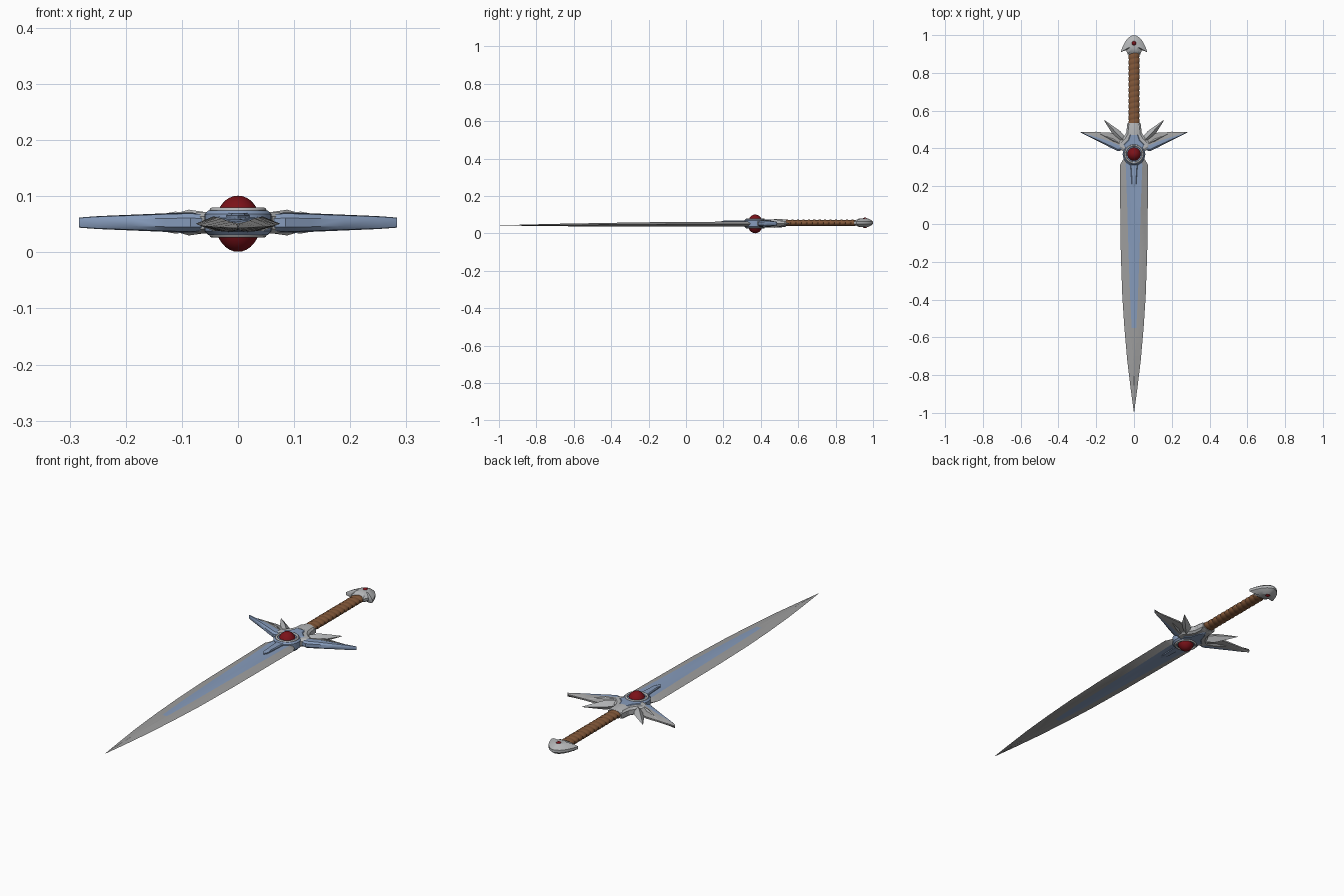
import bpy, bmesh, math
from mathutils import Vector

if "Cube" in bpy.data.objects:
    bpy.data.objects.remove(bpy.data.objects["Cube"])

ZC = 0.053  # mid plane of the sword


def material(name, rgb):
    m = bpy.data.materials.new(name)
    m.diffuse_color = (*rgb, 1)
    m.use_nodes = True
    m.node_tree.nodes["Principled BSDF"].inputs["Base Color"].default_value = m.diffuse_color
    return m


steel = material("steel_grey", (0.34, 0.34, 0.34))
silver = material("light_silver", (0.46, 0.47, 0.48))
blue = material("blue_steel", (0.24, 0.33, 0.50))
red = material("dark_red", (0.20, 0.006, 0.010))
brown = material("leather_brown", (0.22, 0.095, 0.04))


def finish(name, bm, mats, angle=30, rule=None):
    bmesh.ops.recalc_face_normals(bm, faces=bm.faces)
    if rule:
        for f in bm.faces:
            f.material_index = rule(f.calc_center_median(), f)
    me = bpy.data.meshes.new(name)
    bm.to_mesh(me)
    bm.free()
    ob = bpy.data.objects.new(name, me)
    bpy.context.collection.objects.link(ob)
    for m in mats:
        me.materials.append(m)
    bpy.ops.object.select_all(action='DESELECT')
    ob.select_set(True)
    bpy.context.view_layer.objects.active = ob
    bpy.ops.object.shade_smooth_by_angle(angle=math.radians(angle))
    return ob


def loft(sections):
    """Skin closed sections of equal length and cap both ends."""
    bm = bmesh.new()
    rings = [[bm.verts.new(p) for p in s] for s in sections]
    n = len(rings[0])
    for a, b in zip(rings, rings[1:]):
        for i in range(n):
            bm.faces.new((a[i], a[(i + 1) % n], b[(i + 1) % n], b[i]))
    bm.faces.new(rings[0])
    bm.faces.new(rings[-1])
    return bm


def slab(half, cy, layers):
    """Mirror a right-hand outline in x, stack scaled copies along z."""
    pts = half + [(-x, y) for x, y in reversed(half) if x > 1e-5]
    return loft([[(x * s, cy + (y - cy) * s, z) for x, y in pts] for z, s in layers])


def sphere(name, y, z, rx, ry, rz, mat):
    bm = bmesh.new()
    bmesh.ops.create_uvsphere(bm, u_segments=32, v_segments=16, radius=1)
    for v in bm.verts:
        v.co = (v.co.x * rx, v.co.y * ry + y, v.co.z * rz + z)
    finish(name, bm, [mat], 60)


# Blade: y, half width, fuller half width, half thickness, mid height
blade = [(0.40, 0.035, 0.025, 0.013, 0.051), (0.355, 0.045, 0.035, 0.013, 0.051),
         (0.335, 0.062, 0.042, 0.013, 0.051), (0.31, 0.075, 0.044, 0.013, 0.051),
         (0.10, 0.073, 0.036, 0.012, 0.050), (-0.15, 0.070, 0.029, 0.0115, 0.049),
         (-0.38, 0.062, 0.021, 0.010, 0.047), (-0.55, 0.051, 0.012, 0.008, 0.046),
         (-0.72, 0.036, 0.004, 0.006, 0.045), (-0.87, 0.018, 0.001, 0.003, 0.044),
         (-0.995, 0.001, 0.0003, 0.0005, 0.0435)]
secs = []
for y, w, f, t, z in blade:
    secs.append([(-w, y, z), (-f, y, z + t), (0, y, z + t * 0.8), (f, y, z + t),
                 (w, y, z), (f, y, z - t), (0, y, z - t * 0.8), (-f, y, z - t)])
inner = {}
finish("blade", loft(secs), [steel, blue], 20,
       lambda c, f: 1 if c.y > -0.55 and min(abs(v.co.x) for v in f.verts) < 1e-4 else 0)

# Langet running from the gem onto the blade
finish("langet", slab([(0, 0.19), (0.012, 0.21), (0.018, 0.30), (0.03, 0.36), (0.03, 0.42), (0, 0.43)], 0.35,
                      [(0.036, 0.85), (0.040, 1), (0.066, 1), (0.070, 0.85)]), [blue])

# Guard body and its raised inner plate
body = [(0, 0.345), (0.045, 0.36), (0.062, 0.39), (0.088, 0.405), (0.085, 0.43),
        (0.058, 0.455), (0.040, 0.485), (0.035, 0.535), (0, 0.535)]
finish("guard_body", slab(body, 0.43, [(0.034, 0.82), (0.042, 1), (0.064, 1), (0.072, 0.82)]), [silver], 20)
plate = [(0, 0.37), (0.045, 0.40), (0.055, 0.42), (0.030, 0.445), (0.012, 0.50), (0, 0.515)]
finish("guard_plate", slab(plate, 0.43, [(0.031, 0.9), (0.034, 1), (0.072, 1), (0.075, 0.9)]), [blue], 20)

# Round gem setting: disc and raised rims
circle = [(0.060 * math.sin(i * math.pi / 16), 0.37 - 0.060 * math.cos(i * math.pi / 16)) for i in range(17)]
finish("gem_setting", slab(circle, 0.37, [(0.031, 0.88), (0.038, 1), (0.068, 1), (0.075, 0.88)]), [blue])
for side, z in (("top", 0.075), ("bottom", 0.031)):
    bpy.ops.mesh.primitive_torus_add(major_radius=0.046, minor_radius=0.005, major_segments=32,
                                     minor_segments=8, location=(0, 0.37, z))
    rim = bpy.context.object
    rim.name = "gem_rim_" + side
    rim.data.materials.append(silver)
    bpy.ops.object.shade_smooth()
sphere("guard_gem", 0.37, 0.051, 0.040, 0.040, 0.050, red)

# Wings: x, front edge y, rear edge y, half thickness
wing = [(0.050, 0.395, 0.445, 0.015), (0.085, 0.385, 0.470, 0.018), (0.13, 0.407, 0.485, 0.0165),
        (0.19, 0.438, 0.486, 0.014), (0.25, 0.468, 0.487, 0.0115), (0.283, 0.485, 0.488, 0.009)]
# Feather spikes: fraction along, half width, half height
feather = [(0, 0.010, 0.012), (0.2, 0.019, 0.019), (0.42, 0.022, 0.023), (0.7, 0.012, 0.013), (1, 0.0005, 0.001)]
spikes = [((0.035, 0.42), (0.160, 0.552), 1.0), ((0.045, 0.41), (0.205, 0.490), 0.85)]
for s, side in ((1, "right"), (-1, "left")):
    secs = []
    for x, a, b, t in wing:
        d = b - a
        secs.append([(s * x, a + d * u, ZC + t * h) for u, h in
                     ((0, 0.45), (0.12, 0.9), (0.4, 1), (1, 0.25),
                      (1, -0.25), (0.4, -1), (0.12, -0.9), (0, -0.45))])
    bm = loft(secs)
    bm.faces.ensure_lookup_table()
    for i, f in enumerate(bm.faces):
        f.material_index = 1 if i < 40 and i % 8 in (2, 3, 4) else 0
    finish("wing_" + side, bm, [blue, steel], 35)
    for k, (p, q, size) in enumerate(spikes):
        p, q = Vector((s * p[0], p[1], ZC)), Vector((s * q[0], q[1], ZC))
        d = (q - p).normalized()
        n = Vector((-d.y, d.x, 0))
        up = Vector((0, 0, 1))
        secs = []
        for u, w, h in feather:
            c = p.lerp(q, u)
            secs.append([c + n * w * size, c + up * h * size, c - n * w * size, c - up * h * size])
        finish("feather_%s_%d" % (side, k + 1), loft(secs), [silver], 20)

# Grip: slanted leather ribs on an oval core
secs = []
ribs, per = 13, 6
for i in range(ribs * per + 1):
    y = 0.525 + 0.38 * i / (ribs * per)
    r = 0.86 + 0.14 * abs(math.sin(math.pi * i / per)) ** 0.6
    ring = []
    for j in range(24):
        a = 2 * math.pi * j / 24
        ring.append((0.030 * r * math.cos(a), y + 0.006 * math.cos(a), 0.056 + 0.0175 * r * math.sin(a)))
    secs.append(ring)
finish("grip", loft(secs), [brown], 50)

# Collar between guard and grip
collar = [[(0.035 * k * math.cos(a), y, 0.055 + 0.020 * k * math.sin(a))
           for a in (2 * math.pi * j / 20 for j in range(20))]
          for y, k in ((0.47, 1.1), (0.50, 1.12), (0.525, 1.0), (0.535, 0.95))]
finish("grip_collar", loft(collar), [silver])

# Pommel: hooked cap with a small gem through it
cap = [(0, 0.897), (0.033, 0.897), (0.042, 0.920), (0.070, 0.910), (0.060, 0.940),
       (0.047, 0.966), (0.028, 0.988), (0.012, 0.997), (0, 1.0)]
finish("pommel", slab(cap, 0.95, [(0.034, 0.45), (0.042, 0.78), (0.051, 1), (0.063, 1), (0.072, 0.78), (0.080, 0.45)]),
       [silver], 25)
sphere("pommel_gem", 0.957, 0.057, 0.018, 0.018, 0.029, red)
